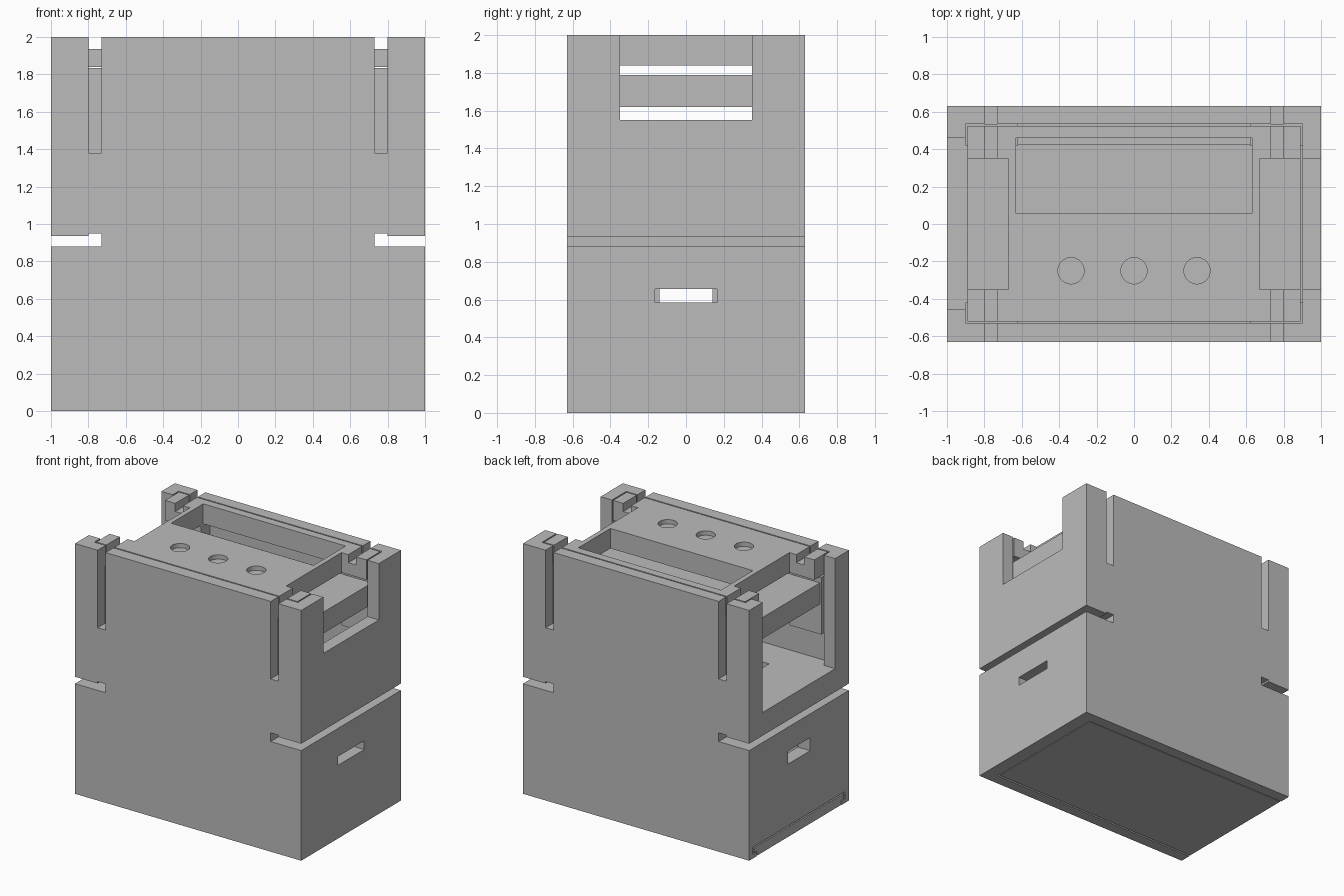
import bpy
import bmesh
from mathutils import Matrix

if "Cube" in bpy.data.objects:
    bpy.data.objects.remove(bpy.data.objects["Cube"], do_unlink=True)

grey = bpy.data.materials.new("plain grey")
grey.use_nodes = True
colour = (0.5, 0.5, 0.5, 1)
grey.diffuse_color = colour
grey.node_tree.nodes["Principled BSDF"].inputs["Base Color"].default_value = colour


def add(name, bm):
    mesh = bpy.data.meshes.new(name)
    bm.to_mesh(mesh)
    bm.free()
    mesh.materials.append(grey)
    obj = bpy.data.objects.new(name, mesh)
    bpy.context.collection.objects.link(obj)
    return obj


def box(name, x, y, z):
    """Box from three (low, high) ranges."""
    bm = bmesh.new()
    bmesh.ops.create_cube(bm, size=1)
    for v in bm.verts:
        for axis, (low, high) in enumerate((x, y, z)):
            v.co[axis] = high if v.co[axis] > 0 else low
    return add(name, bm)


def cylinder(name, x, y, radius, z):
    bm = bmesh.new()
    bmesh.ops.create_cone(bm, cap_ends=True, segments=40, radius1=radius,
                          radius2=radius, depth=z[1] - z[0],
                          matrix=Matrix.Translation((x, y, sum(z) / 2)))
    return add(name, bm)


def cut(target, cutter):
    """Subtract the cutter, then remove it."""
    mod = target.modifiers.new("cut", 'BOOLEAN')
    mod.operation = 'DIFFERENCE'
    mod.solver = 'EXACT'
    mod.object = cutter
    cutter.hide_render = True
    bpy.context.view_layer.objects.active = target
    bpy.ops.object.modifier_apply(modifier=mod.name)
    bpy.data.objects.remove(cutter, do_unlink=True)


def cut_box(target, x, y, z):
    cut(target, box("cutter", x, y, z))


def side_range(side, low, high):
    return tuple(sorted((side * low, side * high)))


W, D, H = 1.0, 0.63, 2.0
FAR = 1.2   # overshoot for open cuts

# Housing with upper bay, lower bay and a sliding floor channel
body = box("housing", (-W, W), (-D, D), (0, H))
cut_box(body, (-0.9, 0.9), (-0.53, 0.535), (1.12, 2.1))
cut_box(body, (-0.89, 0.89), (-0.53, 0.53), (0.07, 0.8))
cut_box(body, (-FAR, 0.89), (-0.54, 0.54), (-0.1, 0.06))
cut_box(body, (-FAR, 0.91), (-0.58, 0.58), (0.03, 0.09))

# Side openings, cable hole and hand slots
cut_box(body, (0.8, FAR), (-0.35, 0.35), (1.55, 2.1))
cut_box(body, (-FAR, -0.8), (-0.455, 0.46), (1.12, 2.1))
cut_box(body, (-0.56, 0.56), (-0.25, 0.25), (0.75, 1.2))
cut_box(body, (0.8, FAR), (-0.165, 0.165), (0.585, 0.655))
cut_box(body, (-FAR, -0.8), (-0.14, 0.14), (0.585, 0.69))

# Hooked horizontal slits and vertical wall slots
for side in (-1, 1):
    hook = side_range(side, 0.73, 0.8)
    cut_box(body, side_range(side, 0.79, FAR), (-1, 1), (0.88, 0.935))
    cut_box(body, hook, (-1, 1), (0.88, 0.95))
    cut_box(body, hook, (-1, 1), (1.38, 2.1))

# Corner supports under the lid
for x_side, x_name in ((-1, "right"), (1, "left")):
    for y_side, y_name in ((-1, "front"), (1, "back")):
        box(f"{y_name}_{x_name}_support", side_range(x_side, 0.62, 0.902),
            side_range(y_side, 0.42, 0.535), (1.38, 1.835))

# Inner shelf
box("inner_shelf", (-0.89, 0.89), (-0.425, 0.425), (1.62, 1.79))

# Lid with end notches, strap grooves, a window and three holes
lid = box("lid", (-0.89, 0.89), (-0.52, 0.525), (1.84, H))
for side in (-1, 1):
    cut_box(lid, side_range(side, 0.67, FAR), (-0.35, 0.35), (1.7, 2.1))
    cut_box(lid, side_range(side, 0.73, 0.8), (-1, 1), (1.935, 2.1))
cut_box(lid, (-0.63, 0.63), (0.055, 0.46), (1.7, 2.1))
for x in (-0.337, 0, 0.337):
    cut(lid, cylinder("cutter", x, -0.25, 0.07, (1.965, 2.1)))

# Sliding floor with side tongues
box("sliding_floor", (-W, 0.88), (-0.53, 0.53), (0.003, 0.04))
box("floor_tongue", (-W, 0.9), (-0.57, 0.57), (0.038, 0.08))
